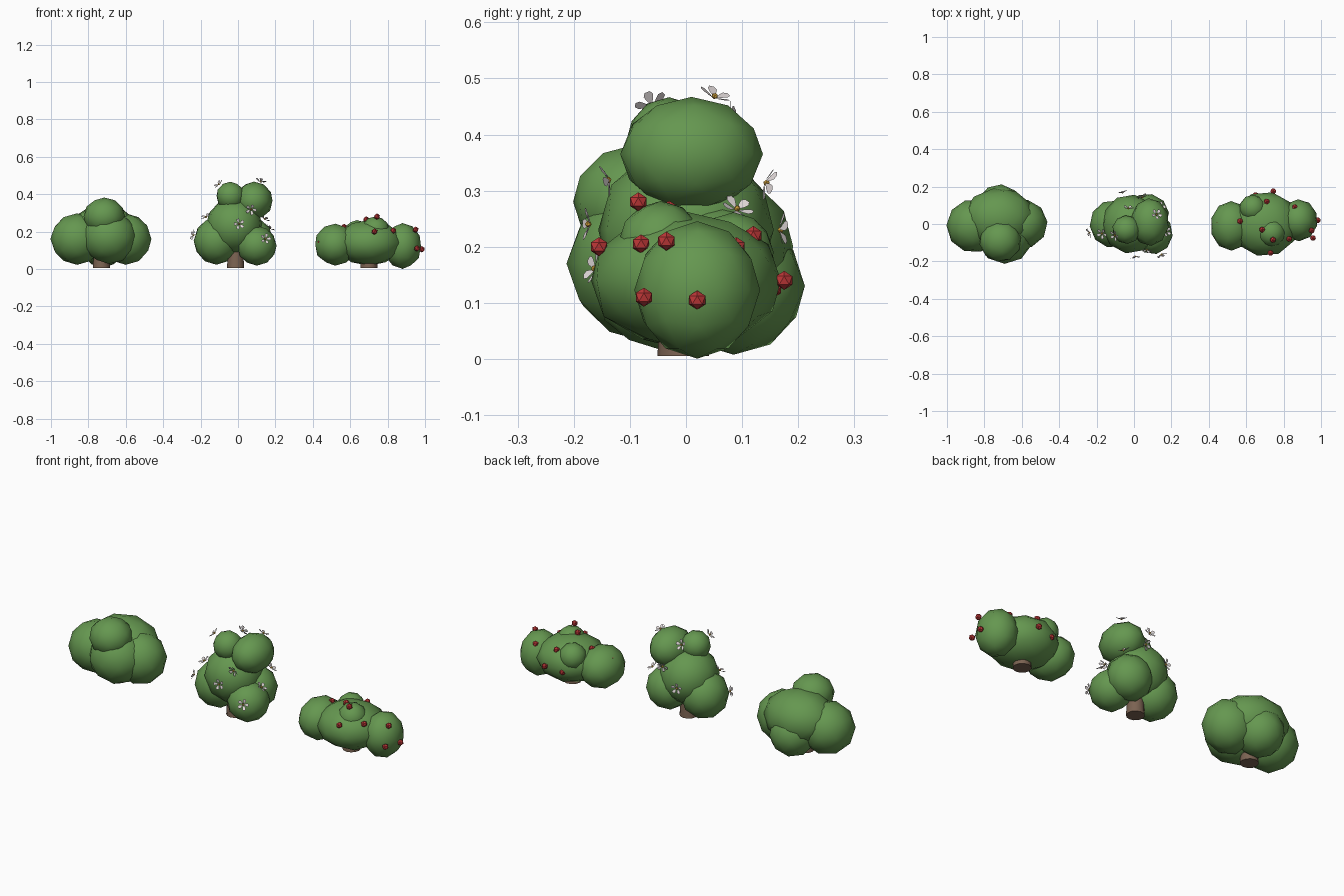
import bpy, bmesh, math, random
from mathutils import Vector, Matrix

random.seed(4)
if "Cube" in bpy.data.objects:
    bpy.data.objects.remove(bpy.data.objects["Cube"], do_unlink=True)


def material(name, r, g, b):
    m = bpy.data.materials.new(name)
    m.use_nodes = True
    m.diffuse_color = (r, g, b, 1)
    bsdf = m.node_tree.nodes["Principled BSDF"]
    bsdf.inputs["Base Color"].default_value = (r, g, b, 1)
    bsdf.inputs["Roughness"].default_value = 0.8
    return m


LEAF = material("leaf_green", 0.13, 0.31, 0.08)
BARK = material("bark_brown", 0.2, 0.125, 0.085)
BERRY = material("berry_red", 0.53, 0.04, 0.04)
PETAL = material("petal_white", 0.78, 0.72, 0.72)
POLLEN = material("flower_yellow", 0.85, 0.48, 0.06)


def finish(bm, name, mats, smooth):
    mesh = bpy.data.meshes.new(name)
    bm.to_mesh(mesh)
    bm.free()
    for m in mats:
        mesh.materials.append(m)
    if smooth:
        mesh.shade_smooth()
    return mesh


def place(name, mesh, matrix=Matrix()):
    ob = bpy.data.objects.new(name, mesh)
    ob.matrix_world = matrix
    bpy.context.scene.collection.objects.link(ob)
    return ob


def foliage(name, lobes):
    """Overlapping low-poly smooth blobs: centre and radii of each."""
    bm = bmesh.new()
    for x, y, z, rx, ry, rz in lobes:
        mat = (Matrix.Translation((x, y, z)) @ Matrix.Diagonal((rx, ry, rz, 1))
               @ Matrix.Rotation(random.uniform(0, 6), 4, 'Z'))
        bmesh.ops.create_icosphere(bm, subdivisions=2, radius=1.02, matrix=mat)
    place(name, finish(bm, name, [LEAF], True))


def trunk(name, x):
    bm = bmesh.new()
    bmesh.ops.create_cone(bm, cap_ends=True, segments=12, radius1=0.046, radius2=0.04,
                          depth=0.1, matrix=Matrix.Translation((x, -0.005, 0.055)))
    ob = place(name, finish(bm, name, [BARK], False))
    bpy.context.view_layer.objects.active = ob
    ob.select_set(True)
    bpy.ops.object.shade_smooth_by_angle(angle=math.radians(40))
    ob.select_set(False)


# Wide plain bush
plain = [(-0.72, 0.03, 0.2, 0.19, 0.16, 0.14),
         (-0.69, -0.06, 0.17, 0.15, 0.15, 0.14),
         (-0.715, -0.09, 0.28, 0.11, 0.11, 0.1),
         (-0.86, -0.01, 0.16, 0.14, 0.14, 0.135),
         (-0.6, 0.0, 0.16, 0.135, 0.13, 0.135),
         (-0.72, 0.085, 0.13, 0.12, 0.125, 0.12)]
foliage("plain_bush_foliage", plain)

# Tall flowering bush
flowering = [(-0.02, 0.0, 0.23, 0.15, 0.155, 0.15),
             (-0.115, 0.0, 0.15, 0.12, 0.125, 0.125),
             (0.1, -0.05, 0.125, 0.105, 0.11, 0.105),
             (0.085, 0.01, 0.365, 0.1, 0.125, 0.1),
             (-0.04, -0.03, 0.39, 0.075, 0.075, 0.075),
             (0.07, 0.05, 0.16, 0.115, 0.11, 0.115)]
foliage("flowering_bush_foliage", flowering)

# Low berry bush
berried = [(0.7, 0.0, 0.14, 0.18, 0.17, 0.12),
           (0.52, -0.01, 0.13, 0.11, 0.13, 0.11),
           (0.88, 0.02, 0.123, 0.1, 0.11, 0.12),
           (0.735, -0.045, 0.205, 0.075, 0.075, 0.075),
           (0.635, 0.085, 0.19, 0.07, 0.07, 0.07)]
foliage("berry_bush_foliage", berried)

for label, x in (("plain", -0.73), ("flowering", -0.013), ("berry", 0.7)):
    trunk(label + "_bush_trunk", x)

# Berries
bm = bmesh.new()
bmesh.ops.create_icosphere(bm, subdivisions=1, radius=0.017)
berry_mesh = finish(bm, "berry", [BERRY], False)
berries = [(0.983, 0.02, 0.105), (0.957, -0.075, 0.11), (0.95, -0.035, 0.21),
           (0.83, -0.08, 0.205), (0.73, -0.155, 0.2), (0.743, -0.085, 0.28),
           (0.86, 0.09, 0.2), (0.71, 0.12, 0.22), (0.745, 0.175, 0.14),
           (0.65, 0.155, 0.125), (0.685, -0.03, 0.265), (0.567, 0.015, 0.225),
           (0.535, -0.095, 0.185), (0.44, -0.065, 0.14), (0.455, 0.0, 0.195)]
for p in berries:
    place("berry", berry_mesh, Matrix.Translation(p))

# Flower: five cupped petals round a yellow middle
bm = bmesh.new()
outline = [(0.003, 0), (0.013, 0.006), (0.022, 0.009), (0.029, 0.005),
           (0.029, -0.005), (0.022, -0.009), (0.013, -0.006)]
for i in range(5):
    turn = Matrix.Rotation(i * math.tau / 5, 3, 'Z')
    bm.faces.new([bm.verts.new(turn @ Vector((r, w, 0.35 * r + 8 * w * w)))
                  for r, w in outline])
petal_count = len(bm.faces)
bmesh.ops.create_icosphere(bm, subdivisions=1, radius=0.006,
                           matrix=Matrix.Translation((0, 0, 0.004)))
bm.faces.ensure_lookup_table()
for f in bm.faces[petal_count:]:
    f.material_index = 1
flower_mesh = finish(bm, "flower", [PETAL, POLLEN], False)

flowers = [(0.12, 0.05, 0.465), (-0.1, -0.06, 0.45), (0.07, -0.135, 0.32),
           (0.005, -0.17, 0.24), (0.145, -0.16, 0.16), (-0.17, -0.05, 0.275),
           (-0.235, -0.045, 0.18), (0.17, -0.04, 0.215), (-0.03, 0.08, 0.43),
           (0.045, 0.14, 0.315), (-0.06, 0.165, 0.23), (0.14, 0.09, 0.265)]
for p in flowers:
    # Face away from the nearest blob
    p = Vector(p)
    centre = min((Vector(l[:3]) for l in flowering), key=lambda c: (c - p).length)
    rot = (p - centre).to_track_quat('Z', 'Y').to_matrix().to_4x4()
    spin = Matrix.Rotation(random.uniform(0, 6), 4, 'Z')
    place("flower", flower_mesh, Matrix.Translation(p) @ rot @ spin)
